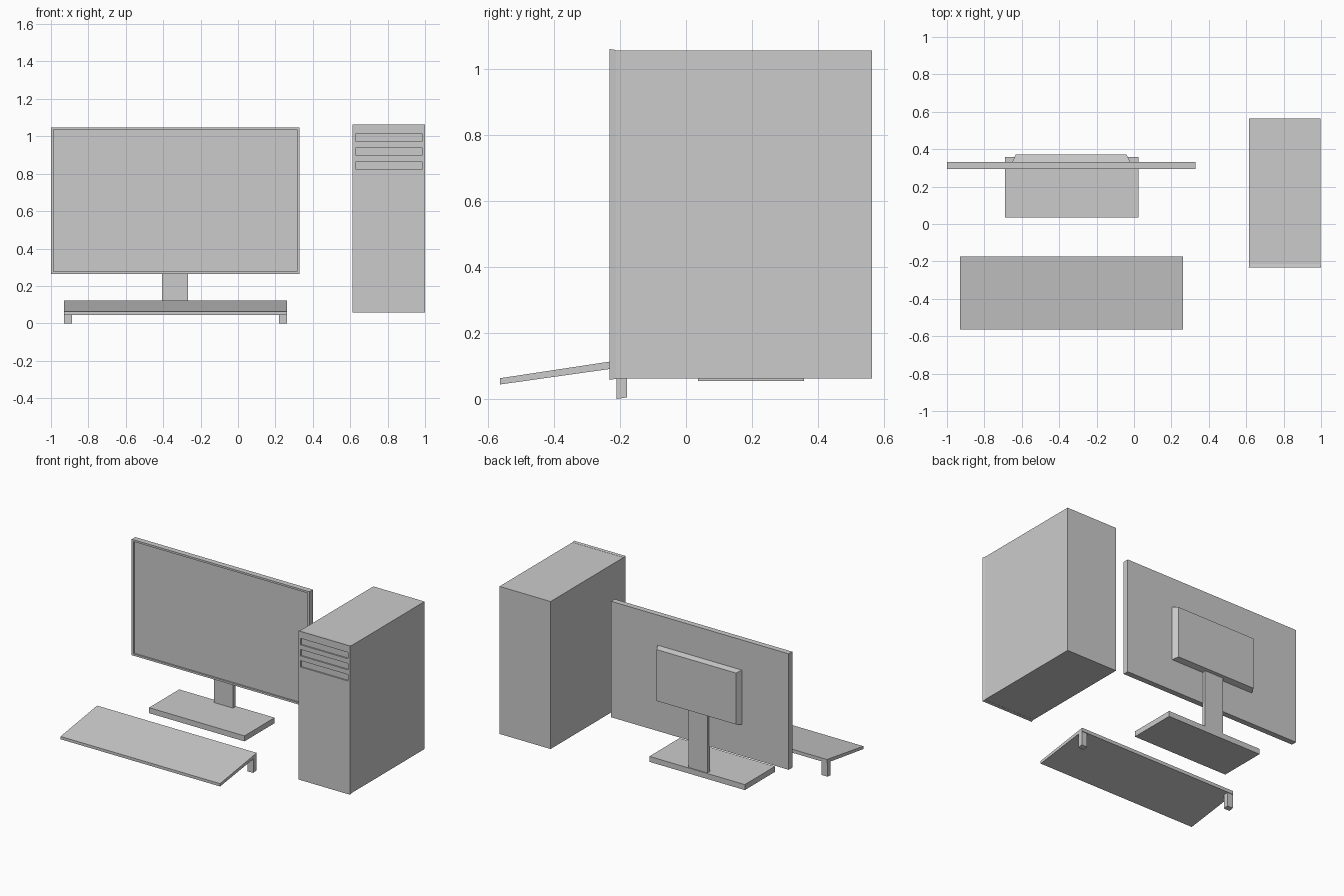
import bpy
import bmesh

if "Cube" in bpy.data.objects:
    bpy.data.objects.remove(bpy.data.objects["Cube"])


def make(name, bm):
    bmesh.ops.recalc_face_normals(bm, faces=bm.faces)
    mesh = bpy.data.meshes.new(name)
    bm.to_mesh(mesh)
    bm.free()
    obj = bpy.data.objects.new(name, mesh)
    bpy.context.collection.objects.link(obj)
    return obj


def box(name, x, y, z, back_inset=(0, 0), front_inset=(0, 0)):
    """Box from ranges; front or back (y) face may be drawn in by (dx, dz)."""
    bm = bmesh.new()
    bmesh.ops.create_cube(bm, size=1)
    for v in bm.verts:
        ix, iz = front_inset if v.co.y < 0 else back_inset
        v.co = (x[0] + ix if v.co.x < 0 else x[1] - ix,
                y[0] if v.co.y < 0 else y[1],
                z[0] + iz if v.co.z < 0 else z[1] - iz)
    return make(name, bm)


def side_profile(name, x, points):
    """Extrude a (y, z) outline along x."""
    bm = bmesh.new()
    face = bm.faces.new([bm.verts.new((x[0], y, z)) for y, z in points])
    ext = bmesh.ops.extrude_face_region(bm, geom=[face])
    moved = [g for g in ext["geom"] if isinstance(g, bmesh.types.BMVert)]
    bmesh.ops.translate(bm, verts=moved, vec=(x[1] - x[0], 0, 0))
    return make(name, bm)


def recess(target, name, x, y, z):
    """Cut a shallow box out of the target."""
    cutter = box(name, x, y, z)
    cutter.hide_render = True
    cutter.hide_viewport = True
    mod = target.modifiers.new(name, 'BOOLEAN')
    mod.operation = 'DIFFERENCE'
    mod.solver = 'EXACT'
    mod.object = cutter


# Monitor: panel with sunken screen, rear housing, neck and base
panel = box("monitor_panel", (-1, 0.328), (0.294, 0.332), (0.265, 1.048))
recess(panel, "screen_cutter", (-0.987, 0.315), (0.25, 0.304), (0.278, 1.035))
box("monitor_rear_housing", (-0.652, -0.02), (0.33, 0.371), (0.478, 0.845),
    back_inset=(0.02, 0.01))
box("monitor_neck", (-0.406, -0.266), (0.325, 0.352), (0.085, 0.5))
box("monitor_base", (-0.69, 0.023), (0.036, 0.358), (0.055, 0.092))

# Computer case: body and front cover with three drive slots
box("case_body", (0.616, 0.998), (-0.213, 0.565), (0.062, 1.058))
cover = box("case_front_cover", (0.613, 1.0), (-0.232, -0.213), (0.058, 1.062),
            back_inset=(0.003, 0.003))
for i in range(3):
    top = 1.015 - 0.075 * i
    recess(cover, f"drive_slot_cutter_{i + 1}", (0.63, 0.985),
           (-0.26, -0.223), (top - 0.043, top))

# Keyboard: tilted slab on two rear feet
side_profile("keyboard", (-0.93, 0.262),
             [(-0.565, 0.044), (-0.565, 0.063), (-0.175, 0.122), (-0.175, 0.099)])
for side, x in (("left", (-0.93, -0.887)), ("right", (0.219, 0.262))):
    side_profile(f"keyboard_{side}_foot", x,
                 [(-0.211, 0.0), (-0.179, 0.005), (-0.179, 0.105), (-0.211, 0.1)])
